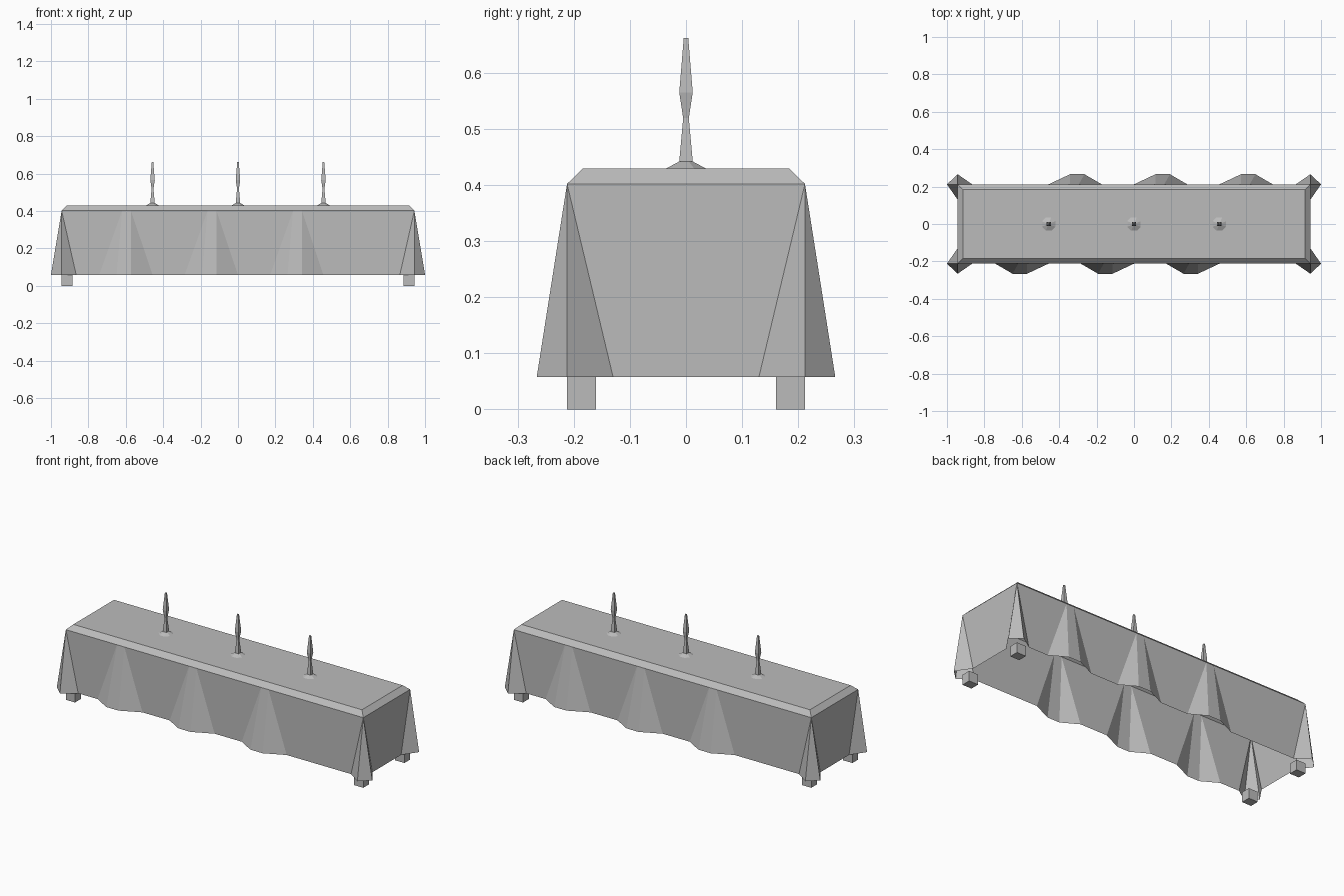
import bpy
import bmesh
from math import pi
from mathutils import Matrix, Vector

old = bpy.data.objects.get("Cube")
if old:
    bpy.data.objects.remove(old, do_unlink=True)

grey = bpy.data.materials.new("plain grey")
grey.use_nodes = True
colour = (0.5, 0.5, 0.5, 1)
grey.diffuse_color = colour
grey.node_tree.nodes["Principled BSDF"].inputs["Base Color"].default_value = colour


def finish(bm, name, location=(0, 0, 0)):
    mesh = bpy.data.meshes.new(name)
    bm.to_mesh(mesh)
    bm.free()
    mesh.materials.append(grey)
    obj = bpy.data.objects.new(name, mesh)
    obj.location = location
    bpy.context.collection.objects.link(obj)
    return obj


HX, HY = 0.943, 0.212          # table half size
FLARE = 0.054                  # how far the folds stand out
HEM, RIM, TOP = 0.058, 0.402, 0.429
BEVEL = 0.028

# Tablecloth hem: (point on rim, point on hem) for the front half
corner = [(0.865, HY), (HX, HY + FLARE), (1.0, HY), (HX, 0.13)]
half = [((-HX, -HY), (-x, -y)) for x, y in reversed(corner)]
for cx in (-0.457, 0, 0.457):
    for rim_x, hem_x, out in ((-0.162, -0.285, 0), (-0.162, -0.192, FLARE),
                              (-0.115, -0.115, FLARE), (-0.115, 0, 0)):
        half.append(((cx + rim_x, -HY), (cx + hem_x, -HY - out)))
half += [((HX, -HY), (x, -y)) for x, y in corner]
# The back repeats the front, turned half way round
ring = half + [((-a, -b), (-c, -d)) for (a, b), (c, d) in half]

bm = bmesh.new()
rim_verts = {}


def rim(p):
    key = (round(p[0], 4), round(p[1], 4))
    if key not in rim_verts:
        rim_verts[key] = bm.verts.new((*p, RIM))
    return rim_verts[key]


hem = [bm.verts.new((*low, HEM)) for _, low in ring]
for i, (up, _) in enumerate(ring):
    j = (i + 1) % len(ring)
    a, b = rim(up), rim(ring[j][0])
    bm.faces.new([hem[i], hem[j], b] + ([a] if a is not b else []))

# Sloping border and flat top of the cloth
signs = [(-1, -1), (1, -1), (1, 1), (-1, 1)]
inner = [bm.verts.new((sx * (HX - BEVEL), sy * (HY - BEVEL), TOP)) for sx, sy in signs]
bm.faces.new(inner)
loop = list(rim_verts.values())
for k in range(4):
    start = rim((signs[k][0] * HX, signs[k][1] * HY))
    n = (k + 1) % 4
    end = rim((signs[n][0] * HX, signs[n][1] * HY))
    s, e = loop.index(start), loop.index(end)
    edge = loop[s:e + 1] if e > s else loop[s:] + [end]
    bm.faces.new(edge + [inner[n], inner[k]])
finish(bm, "tablecloth")

# Table feet
LEG_X, LEG_Y = 0.058, 0.052
for sx, sy in signs:
    bm = bmesh.new()
    bmesh.ops.create_cube(bm, size=1, matrix=Matrix.Diagonal((LEG_X, LEG_Y, HEM, 1)))
    name = ("front" if sy < 0 else "back") + ("_left" if sx > 0 else "_right") + "_leg"
    finish(bm, name, (sx * (HX - LEG_X / 2), sy * (HY - LEG_Y / 2), HEM / 2))


def frustum(bm, sides, r1, r2, z1, z2):
    """Cone section whose flat sides face the axes; radii measured to the flats."""
    grow = 1 / Vector((1, 0)).dot(Matrix.Rotation(pi / sides, 2) @ Vector((1, 0)))
    spot = Matrix.Translation((0, 0, (z1 + z2) / 2)) @ Matrix.Rotation(pi / sides, 4, "Z")
    bmesh.ops.create_cone(bm, cap_ends=True, segments=sides, radius1=r1 * grow,
                          radius2=r2 * grow, depth=z2 - z1, matrix=spot)


# Candlesticks: eight-sided foot, square waisted stem, tapering candle
stem = [(0.012, 0.013), (0.005, 0.09), (0.012, 0.136), (0.004, 0.233)]
for name, x in (("right", -0.457), ("middle", 0), ("left", 0.457)):
    bm = bmesh.new()
    frustum(bm, 8, 0.036, 0.012, 0, 0.013)
    for (r1, z1), (r2, z2) in zip(stem, stem[1:]):
        frustum(bm, 4, r1, r2, z1, z2)
    finish(bm, name + "_candlestick", (x, 0, TOP))
